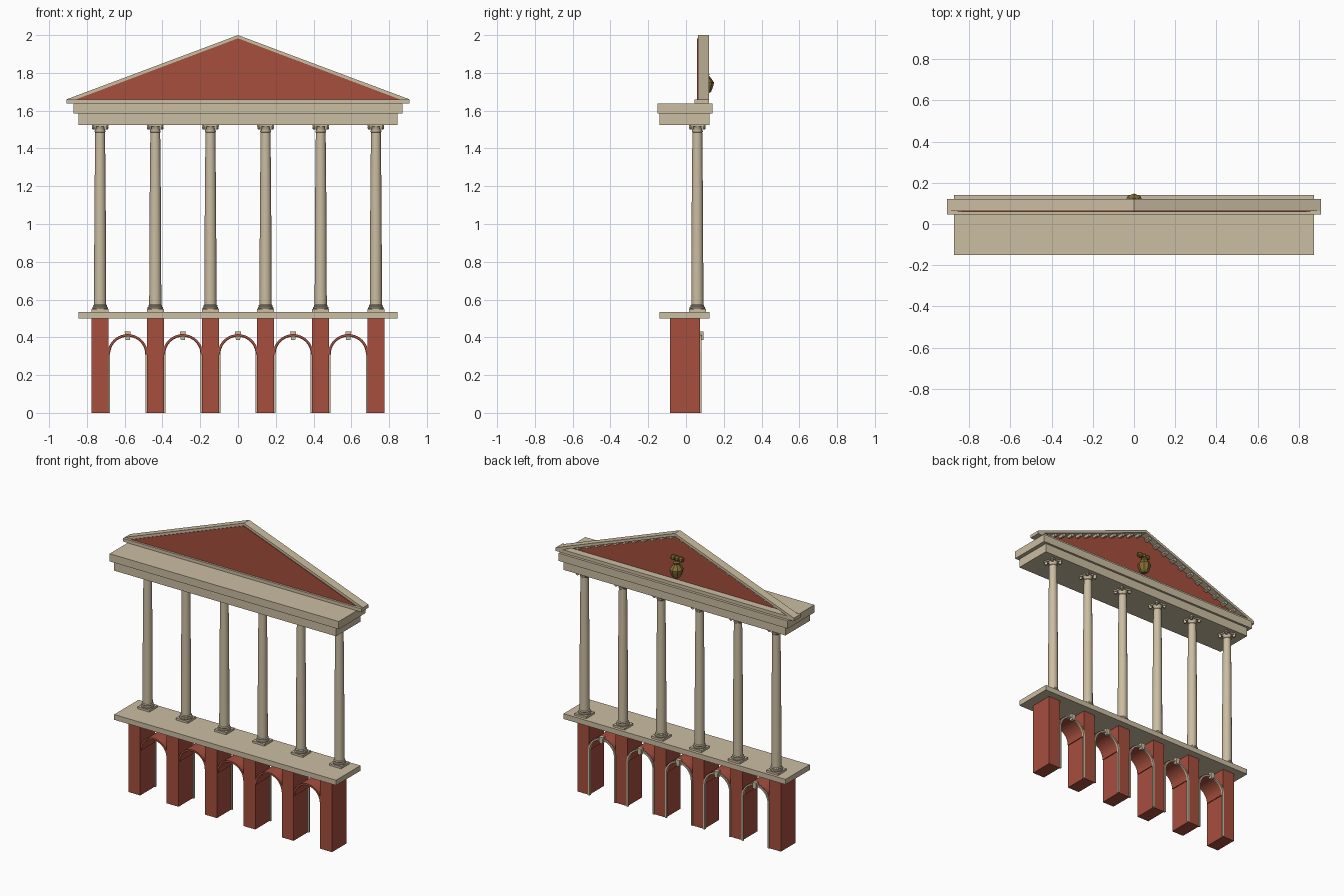
import bpy, bmesh, math
from mathutils import Matrix, Vector

cube = bpy.data.objects.get("Cube")
if cube:
    bpy.data.objects.remove(cube, do_unlink=True)


def material(name, rgb):
    m = bpy.data.materials.new(name)
    m.use_nodes = True
    m.diffuse_color = (*rgb, 1)
    m.node_tree.nodes["Principled BSDF"].inputs["Base Color"].default_value = (*rgb, 1)
    return m


STONE = material("pale stone", (0.60, 0.51, 0.36))
BRICK = material("red brick", (0.38, 0.077, 0.048))
GOLD = material("old gold", (0.24, 0.16, 0.035))


def finish(name, bm, mat, smooth=False):
    bmesh.ops.recalc_face_normals(bm, faces=bm.faces)
    mesh = bpy.data.meshes.new(name)
    bm.to_mesh(mesh)
    bm.free()
    mesh.materials.append(mat)
    obj = bpy.data.objects.new(name, mesh)
    bpy.context.collection.objects.link(obj)
    if smooth:
        bpy.ops.object.select_all(action='DESELECT')
        obj.select_set(True)
        bpy.context.view_layer.objects.active = obj
        bpy.ops.object.shade_smooth_by_angle(angle=math.radians(35))
    return obj


def add_prism(bm, pts, lo, hi, vertical=False):
    """Extrude an outline: in xz along y, or in xy along z when vertical."""
    place = (lambda a, b, d: (a, b, d)) if vertical else (lambda a, b, d: (a, d, b))
    rows = [[bm.verts.new(place(a, b, d)) for a, b in pts] for d in (lo, hi)]
    for row in rows:
        bm.faces.new(row)
    for i in range(len(pts)):
        j = (i + 1) % len(pts)
        bm.faces.new((rows[0][i], rows[0][j], rows[1][j], rows[1][i]))


def prism(name, pts, lo, hi, mat):
    bm = bmesh.new()
    add_prism(bm, pts, lo, hi)
    return finish(name, bm, mat)


def box(name, x0, x1, y0, y1, z0, z1, mat):
    return prism(name, [(x0, z0), (x1, z0), (x1, z1), (x0, z1)], y0, y1, mat)


def add_lathe(bm, profile, centre, sides):
    """Spin (radius, z) pairs around a vertical axis."""
    rings = []
    for r, z in profile:
        rings.append([bm.verts.new((centre[0] + r * math.cos(math.tau * i / sides),
                                    centre[1] + r * math.sin(math.tau * i / sides), z))
                      for i in range(sides)])
    for a, b in zip(rings, rings[1:]):
        for i in range(sides):
            j = (i + 1) % sides
            bm.faces.new((a[i], a[j], b[j], b[i]))
    bm.faces.new(rings[0])
    bm.faces.new(rings[-1])


def arch_outline(x, spring, inner, outer, foot=None, steps=20):
    def arc(r):
        return [(x + r * math.cos(math.pi * i / steps), spring + r * math.sin(math.pi * i / steps))
                for i in range(steps + 1)]
    pts_out, pts_in = arc(outer), arc(inner)[::-1]
    if foot is None:
        return pts_out + pts_in
    return ([(x + outer, foot)] + pts_out + [(x - outer, foot), (x - inner, foot)]
            + pts_in + [(x + inner, foot)])


BAY = 0.292
COLUMN_Y = 0.06
SPRING = 0.31
axes = [(i - 2.5) * BAY for i in range(6)]

# Arcade: piers, open arch rings, back trim and keystones
for x in axes:
    box("pier", x - 0.045, x + 0.045, -0.085, 0.075, 0, 0.5, BRICK)
for x in [(i - 2) * BAY for i in range(5)]:
    prism("arch", arch_outline(x, SPRING, 0.095, 0.107), -0.08, 0.072, BRICK)
    prism("arch_trim", arch_outline(x, SPRING, 0.093, 0.104, foot=0), 0.068, 0.081, STONE)
    prism("keystone", [(x - 0.011, 0.387), (x + 0.011, 0.387), (x + 0.016, 0.43), (x - 0.016, 0.43)],
          0.066, 0.092, STONE)

# Floor slab
box("floor_slab", -0.845, 0.845, -0.14, 0.125, 0.499, 0.535, STONE)

# Columns with plinth, rounded base and tapering shaft
shaft = [(0.04, 0.548), (0.042, 0.554), (0.04, 0.56), (0.035, 0.563), (0.037, 0.569),
         (0.032, 0.574), (0.031, 0.9), (0.029, 1.2), (0.026, 1.485), (0.029, 1.488),
         (0.029, 1.494), (0.025, 1.496), (0.027, 1.508), (0.033, 1.518)]
for x in axes:
    box("plinth", x - 0.045, x + 0.045, COLUMN_Y - 0.045, COLUMN_Y + 0.045, 0.535, 0.549, STONE)
    bm = bmesh.new()
    add_lathe(bm, shaft, (x, COLUMN_Y), 20)
    finish("column", bm, STONE, smooth=True)

    # Capital: concave-sided top plate and a scroll at each corner
    bm = bmesh.new()
    star = []
    for k in range(4):
        a = math.pi / 4 + k * math.pi / 2
        for turn, r in ((-0.1, 0.057), (0.1, 0.057), (0.45, 0.039), (math.pi / 4, 0.034), (1.12, 0.039)):
            star.append((x + r * math.cos(a + turn), COLUMN_Y + r * math.sin(a + turn)))
    add_prism(bm, star, 1.516, 1.526, vertical=True)
    for k in range(4):
        a = math.pi / 4 + k * math.pi / 2
        place = (Matrix.Translation((x + 0.045 * math.cos(a), COLUMN_Y + 0.045 * math.sin(a), 1.509))
                 @ Matrix.Rotation(a, 4, 'Z') @ Matrix.Rotation(math.pi / 2, 4, 'X'))
        bmesh.ops.create_cone(bm, cap_ends=True, segments=10, radius1=0.01, radius2=0.01,
                              depth=0.014, matrix=place)
    finish("capital", bm, STONE)

# Entablature
box("entablature_lower", -0.845, 0.845, -0.14, 0.125, 1.525, 1.585, STONE)
box("entablature_upper", -0.872, 0.872, -0.15, 0.14, 1.585, 1.638, STONE)

# Pediment
box("pediment_base", -0.907, 0.907, 0.045, 0.122, 1.638, 1.66, STONE)
prism("raking_cornice", [(-0.907, 1.66), (0, 2), (0.907, 1.66), (0.855, 1.66), (0, 1.981), (-0.855, 1.66)],
      0.064, 0.122, STONE)
prism("pediment_panel", [(-0.862, 1.658), (0.862, 1.658), (0, 1.983)], 0.059, 0.072, BRICK)

# Small blocks under the back of the sloping cornice
slope = math.atan2(0.321, 0.855)
bm = bmesh.new()
for side in (-1, 1):
    for i in range(11):
        x = 0.04 + i * 0.071
        place = (Matrix.Translation((side * x, 0.09, 1.981 - 0.3754 * x - 0.008))
                 @ Matrix.Rotation(side * slope, 4, 'Y')
                 @ Matrix.Diagonal((0.024, 0.042, 0.018, 1)))
        bmesh.ops.create_cube(bm, size=1, matrix=place)
finish("cornice_blocks", bm, STONE)

# Gold ornament on the back of the panel: faceted urn with a three-lobed crest
bm = bmesh.new()
urn = [(0.016, 1.69), (0.03, 1.702), (0.042, 1.735), (0.044, 1.75), (0.03, 1.77), (0.018, 1.785), (0.022, 1.795)]
add_lathe(bm, urn, (0, 0.104), 8)
for x in (-0.03, 0, 0.03):
    bmesh.ops.create_icosphere(bm, subdivisions=1, radius=0.021,
                               matrix=Matrix.Translation((x, 0.095, 1.818)))
finish("gold_ornament", bm, GOLD)
